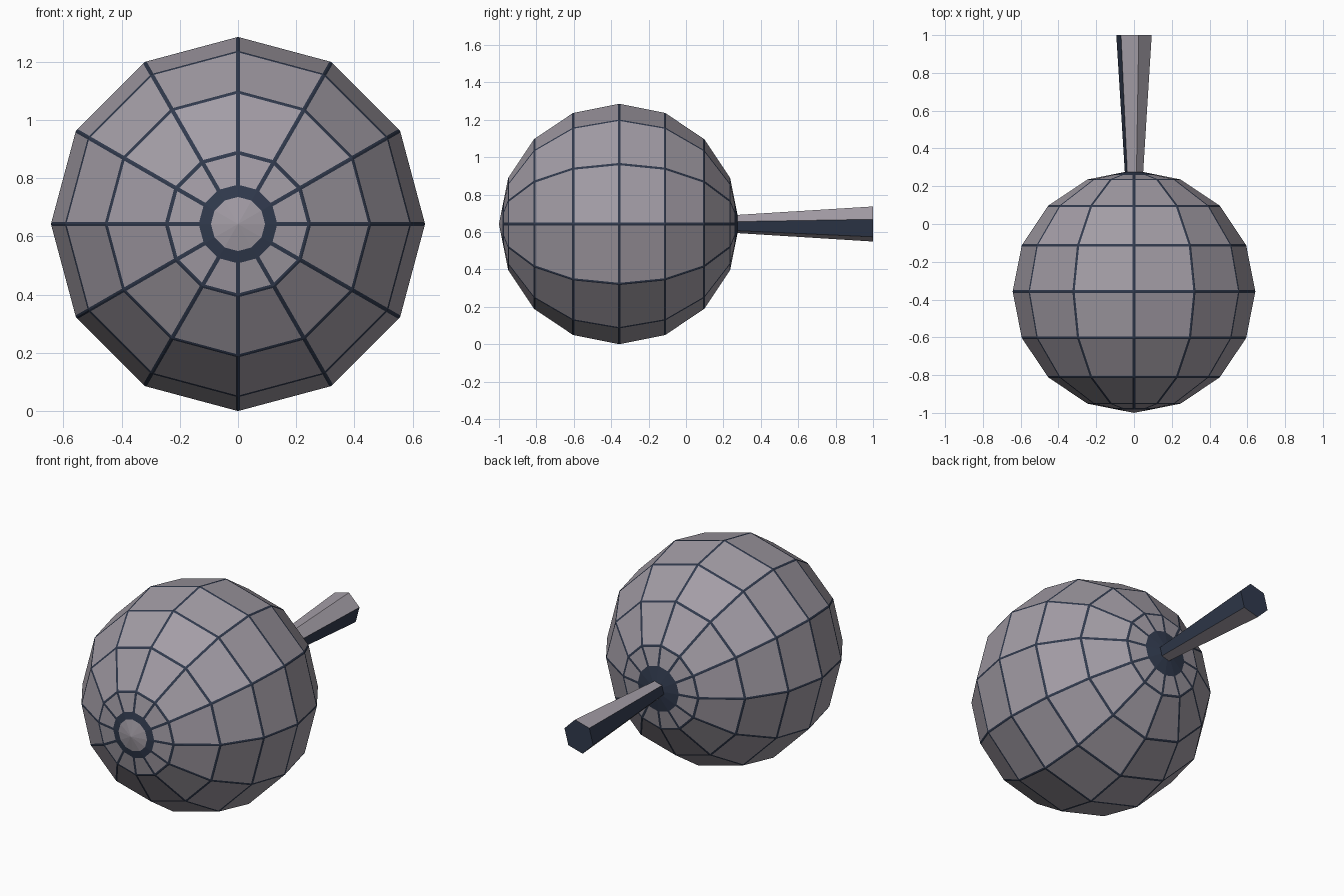
import bpy, bmesh, math
from mathutils import Matrix, Vector

cube = bpy.data.objects.get("Cube")
if cube:
    bpy.data.objects.remove(cube, do_unlink=True)


def material(name, rgb):
    m = bpy.data.materials.new(name)
    m.use_nodes = True
    m.diffuse_color = (*rgb, 1)
    m.node_tree.nodes["Principled BSDF"].inputs["Base Color"].default_value = (*rgb, 1)
    return m


pale = material("pale mauve grey", (0.365, 0.335, 0.378))
navy = material("dark navy", (0.030, 0.042, 0.075))
PALE, NAVY = 0, 1


def add_object(name, bm):
    mesh = bpy.data.meshes.new(name)
    bm.to_mesh(mesh)
    bm.free()
    mesh.materials.append(pale)
    mesh.materials.append(navy)
    obj = bpy.data.objects.new(name, mesh)
    bpy.context.collection.objects.link(obj)


R = 0.6425
CENTRE = Vector((0, R - 1, R))
SEGMENTS, RINGS = 12, 8
LINE = 0.007          # half the width of a seam
CAP, DISC = 0.128, 0.093
to_front = Matrix.Rotation(math.pi / 2, 4, "X")

# Panelled ball, with its poles turned to front and back
bm = bmesh.new()
bmesh.ops.create_uvsphere(bm, u_segments=SEGMENTS, v_segments=RINGS, radius=R)


def cap_height(r):
    step = math.pi / RINGS
    return R - r * (1 - math.cos(step)) / math.sin(step)


for z in (cap_height(CAP), cap_height(DISC), -cap_height(CAP)):
    bmesh.ops.bisect_plane(bm, geom=bm.verts[:] + bm.edges[:] + bm.faces[:],
                           plane_co=(0, 0, z), plane_no=(0, 0, 1))

# Seams are the rims of inset panels; the caps stay whole
panels, discs = [], []
for f in bm.faces:
    z = f.calc_center_median().z
    f.material_index = NAVY
    if abs(z) < cap_height(CAP):
        panels.append(f)
    elif z > cap_height(DISC):
        discs.append(f)
bmesh.ops.inset_individual(bm, faces=panels, thickness=LINE, use_even_offset=True)
for f in panels + discs:
    f.material_index = PALE
bm.transform(Matrix.Translation(CENTRE) @ to_front)
add_object("panelled_ball", bm)

# Flared six-sided stem at the back
START, END = 0.27, 1.0
bm = bmesh.new()
bmesh.ops.create_cone(bm, cap_ends=True, segments=6, radius1=0.097, radius2=0.05,
                      depth=END - START)
bm.transform(to_front)
# Turn the hexagon so that one corner sits 15 degrees above the side
bm.verts.ensure_lookup_table()
corner = bm.verts[0].co
turn = math.radians(15) - math.atan2(corner.z, corner.x)
bm.transform(Matrix.Translation((0, (START + END) / 2, R)) @ Matrix.Rotation(-turn, 4, "Y"))
bm.normal_update()
for f in bm.faces:
    side_or_end = abs(f.normal.x) > 0.85 or abs(f.normal.y) > 0.85
    f.material_index = NAVY if side_or_end else PALE
add_object("stem", bm)
